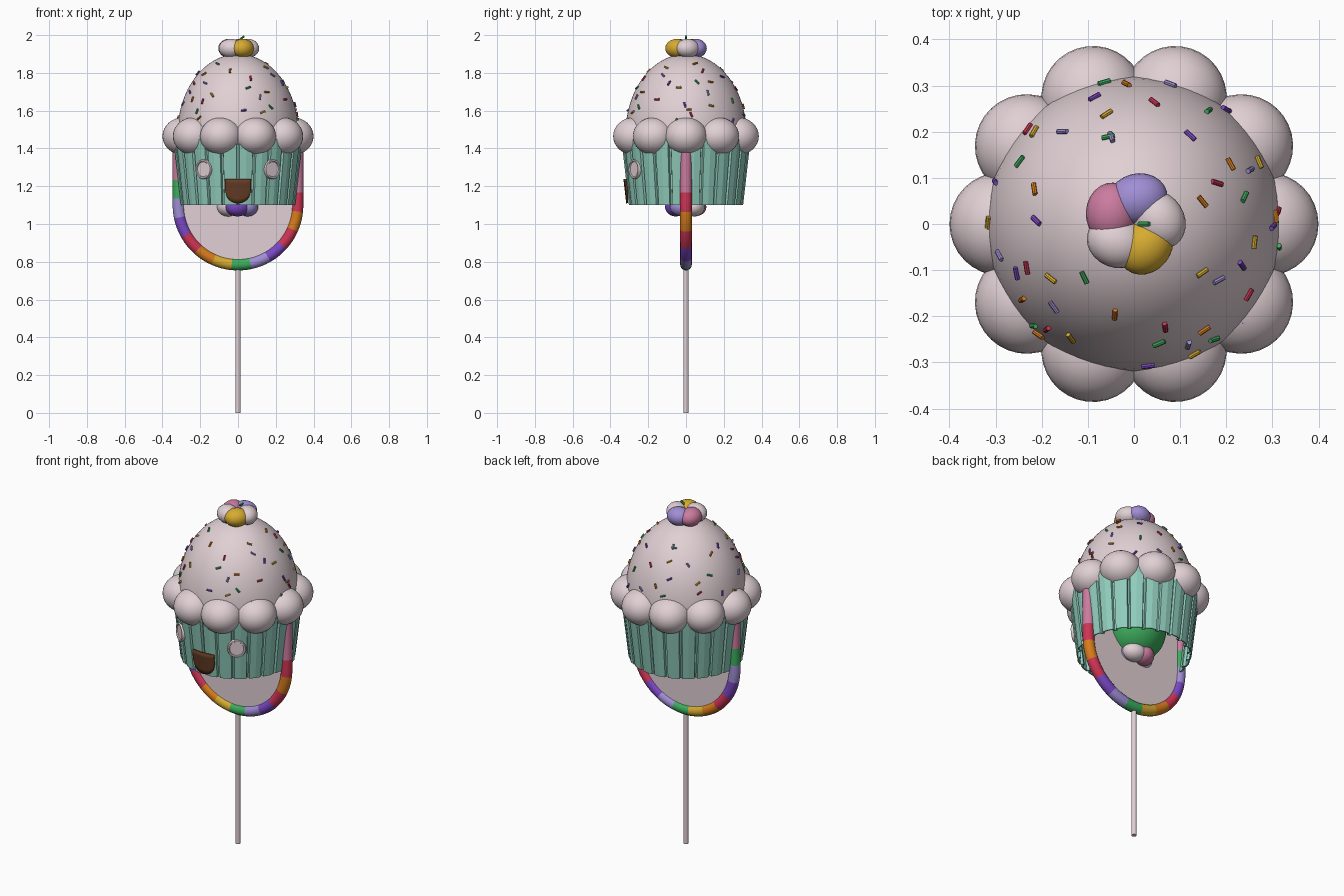
import bpy, bmesh, math, random
from math import pi, sin, cos, sqrt
from mathutils import Matrix, Vector

cube = bpy.data.objects.get("Cube")
if cube:
    bpy.data.objects.remove(cube, do_unlink=True)

COLOURS = {
    "cream": (.75, .63, .66), "mint": (.28, .61, .50), "green": (.045, .42, .11),
    "yellow": (.68, .41, .03), "orange": (.68, .2, .012), "red": (.62, .035, .09),
    "purple": (.2, .065, .56), "lavender": (.35, .27, .66), "pink": (.6, .2, .35),
    "brown": (.13, .045, .018),
}
MATS = {}
for label, rgb in COLOURS.items():
    m = bpy.data.materials.new(label)
    m.use_nodes = True
    m.diffuse_color = (*rgb, 1)
    m.node_tree.nodes["Principled BSDF"].inputs["Base Color"].default_value = (*rgb, 1)
    MATS[label] = m


def finish(bm, name, colours, smooth=True, normals=True):
    """Turn a bmesh into a named object with one slot per colour."""
    if normals:
        bmesh.ops.recalc_face_normals(bm, faces=bm.faces)
    mesh = bpy.data.meshes.new(name)
    bm.to_mesh(mesh)
    bm.free()
    obj = bpy.data.objects.new(name, mesh)
    bpy.context.collection.objects.link(obj)
    for c in colours:
        mesh.materials.append(MATS[c])
    if smooth:
        bpy.ops.object.select_all(action='DESELECT')
        obj.select_set(True)
        bpy.context.view_layer.objects.active = obj
        bpy.ops.object.shade_smooth_by_angle(angle=math.radians(40))
    return obj


def ellipsoid(bm, centre, radii, turn=0, segs=32, index=0):
    mat = Matrix.Translation(centre) @ Matrix.Rotation(turn, 4, 'Z') @ Matrix.Diagonal((*radii, 1))
    new = bmesh.ops.create_uvsphere(bm, u_segments=segs, v_segments=segs // 2, radius=1, matrix=mat)
    for f in {f for v in new["verts"] for f in v.link_faces}:
        f.material_index = index


def loft(bm, rings, closed=True):
    """Join successive rings of points with quads."""
    rows = [[bm.verts.new(p) for p in ring] for ring in rings]
    n = len(rows[0])
    faces = []
    for a, b in zip(rows, rows[1:]):
        for i in range(n if closed else n - 1):
            j = (i + 1) % n
            faces.append(bm.faces.new((a[i], a[j], b[j], b[i])))
    return rows, faces


# Stick
bm = bmesh.new()
bmesh.ops.create_cone(bm, cap_ends=True, segments=16, radius1=.014, radius2=.014,
                      depth=.78, matrix=Matrix.Translation((0, 0, .39)))
finish(bm, "stick", ["cream"])

# U-shaped striped rim, with the path measured from its lowest point
RIM_R, RIM_Z, STRIPE, SHIFT = .315, 1.1, .099, .016
QUARTER = RIM_R * pi / 2


def rim_point(s):
    """Position and outward direction on the U path."""
    if abs(s) < QUARTER:
        out = Vector((sin(s / RIM_R), 0, -cos(s / RIM_R)))
        return Vector((0, 0, RIM_Z)) + out * RIM_R, out
    side = math.copysign(1, s)
    return Vector((side * RIM_R, 0, RIM_Z + abs(s) - QUARTER)), Vector((side, 0, 0))


steps = 4
count = 17
path = [rim_point(SHIFT + STRIPE * (-count / 2 + i / steps)) for i in range(count * steps + 1)]
bm = bmesh.new()
tube = [[p + o * .031 * cos(t) + Vector((0, .031 * sin(t), 0))
         for t in [2 * pi * k / 16 for k in range(16)]] for p, o in path]
rows, faces = loft(bm, tube)
stripes = ["pink", "pink", "green", "lavender", "purple", "red", "orange", "yellow",
           "green", "lavender", "purple", "red", "orange", "red", "pink", "pink", "pink"]
slots = list(dict.fromkeys(stripes))
for i, f in enumerate(faces):
    f.material_index = slots.index(stripes[i // (16 * steps)])
bm.faces.new(rows[0])
bm.faces.new(rows[-1])
finish(bm, "striped_rim", slots)

# Candy plate filling the rim
bm = bmesh.new()
plate = bm.faces.new([bm.verts.new(p - o * .01 + Vector((0, -.014, 0))) for p, o in path])
new = bmesh.ops.extrude_face_region(bm, geom=[plate])["geom"]
bmesh.ops.translate(bm, vec=(0, .028, 0), verts=[v for v in new if isinstance(v, bmesh.types.BMVert)])
finish(bm, "candy_plate", ["cream"])

# Pleated paper cup, open below
CUP_LOW, CUP_HIGH = 1.1, 1.45


def cup_radius(z):
    return .302 + .04 * (z - CUP_LOW) / (CUP_HIGH - CUP_LOW)


PLEATS = 24
bm = bmesh.new()
rings = []
for z in (CUP_LOW, CUP_HIGH):
    ring = []
    for k in range(PLEATS):
        for frac, dip in ((.1, 0), (.5, -.003), (.9, 0), (.95, .014), (1.05, .014)):
            a = 2 * pi * (k + frac) / PLEATS
            r = cup_radius(z) - dip
            ring.append((r * cos(a), r * sin(a), z))
    rings.append(ring)
loft(bm, rings)
cup = finish(bm, "paper_cup", ["mint"], smooth=False)
mod = cup.modifiers.new("thickness", 'SOLIDIFY')
mod.thickness = .008
mod.offset = -1

# Frosting dome, closed underneath
DOME_Z, DOME_R, DOME_H = 1.48, .32, .42
bm = bmesh.new()
ellipsoid(bm, (0, 0, DOME_Z), (DOME_R, DOME_R, DOME_H), segs=64)
cut = bmesh.ops.bisect_plane(bm, geom=bm.verts[:] + bm.edges[:] + bm.faces[:],
                             plane_co=(0, 0, 1.42), plane_no=(0, 0, -1), clear_outer=True)
bmesh.ops.holes_fill(bm, edges=[e for e in bm.edges if e.is_boundary])
finish(bm, "frosting_dome", ["cream"])

# Ten frosting puffs around the edge
bm = bmesh.new()
for k in range(10):
    a = 2 * pi * k / 10
    ellipsoid(bm, (.288 * cos(a), .288 * sin(a), 1.465), (.112, .112, .1), a)
finish(bm, "frosting_puffs", ["cream"])

# Green gumball inside the cup
bm = bmesh.new()
ellipsoid(bm, (0, 0, 1.25), (.17, .17, .17), segs=48)
finish(bm, "gumball", ["green"])


# Five-lobed sweets, on top and underneath
def sweet(name, z, order, start):
    names = list(dict.fromkeys(order))
    bm = bmesh.new()
    for k, c in enumerate(order):
        a = start + 2 * pi * k / len(order)
        ellipsoid(bm, (.054 * cos(a), .054 * sin(a), z), (.056, .066, .05), a + .4,
                  24, names.index(c))
    finish(bm, name, names)


sweet("top_sweet", 1.93, ["cream", "lavender", "pink", "cream", "yellow"], .17)
sweet("bottom_sweet", 1.09, ["cream", "pink", "cream", "purple", "lavender"], .9)

# Eyes: shallow discs with a raised rim
for side, name in ((1, "left_eye"), (-1, "right_eye")):
    a = side * .59
    r = cup_radius(1.29)
    place = (Matrix.Translation((r * sin(a), -r * cos(a), 1.29)) @ Matrix.Rotation(a, 4, 'Z')
             @ Matrix.Rotation(pi / 2, 4, 'X'))
    bm = bmesh.new()
    profile = ((.05, -.02), (.052, .006), (.049, .012), (.042, .012), (.039, .006))
    rows, _ = loft(bm, [[place @ Vector((q * cos(t) * .95, q * sin(t), h))
                         for t in [2 * pi * k / 32 for k in range(32)]] for q, h in profile])
    bm.faces.new(rows[0])
    bm.faces.new(rows[-1])
    finish(bm, name, ["cream"])

# Mouth: thin curved plate with a rounded lower edge
bm = bmesh.new()
columns = []
for i in range(17):
    u = -1 + i / 8
    x = .068 * u
    low = 1.18 - .07 * sqrt(max(0, 1 - u * u))
    column = []
    for j in range(6):
        z = low + (1.238 - low) * j / 5
        column.append((x, -sqrt((cup_radius(z) + .009) ** 2 - x * x), z))
    columns.append(column)
loft(bm, columns, closed=False)
mouth = finish(bm, "mouth", ["brown"])
mod = mouth.modifiers.new("thickness", 'SOLIDIFY')
mod.thickness = .009
mod.offset = 0

# Sprinkles scattered over the dome
random.seed(8)
kinds = ["green", "orange", "red", "purple", "yellow", "lavender"]
bm = bmesh.new()


def sprinkle(pos, direction, index):
    turn = direction.to_track_quat('Z', 'Y').to_matrix().to_4x4()
    new = bmesh.ops.create_cone(bm, cap_ends=True, segments=8, radius1=.0055, radius2=.0055,
                                depth=.028, matrix=Matrix.Translation(pos) @ turn)
    for f in {f for v in new["verts"] for f in v.link_faces}:
        f.material_index = index


for k in range(56):
    a = k * 2.4 + random.uniform(-.3, .3)
    h = .12 + .74 * k / 56 + random.uniform(-.04, .04)
    w = sqrt(1 - h * h)
    pos = Vector((DOME_R * w * cos(a), DOME_R * w * sin(a), DOME_Z + DOME_H * h))
    normal = Vector((w * cos(a) / DOME_R, w * sin(a) / DOME_R, h / DOME_H)).normalized()
    tangent = Matrix.Rotation(random.uniform(0, pi), 3, normal) @ normal.orthogonal()
    sprinkle(pos + normal * .003, tangent, k % len(kinds))
sprinkle(Vector((.022, 0, 1.986)), Vector((.9, 0, .7)), 0)
finish(bm, "sprinkles", kinds)
